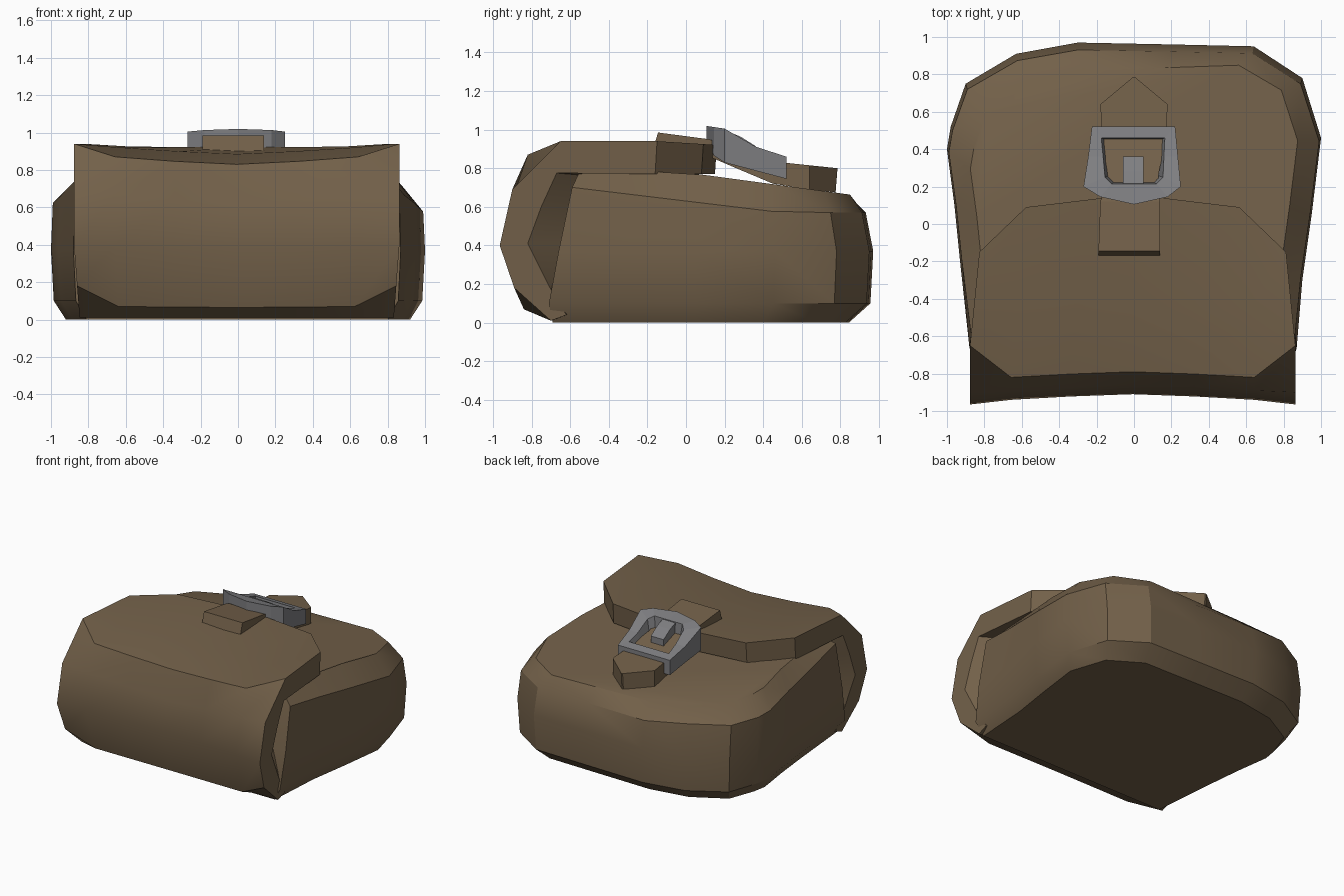
import bpy
import bmesh

if "Cube" in bpy.data.objects:
    bpy.data.objects.remove(bpy.data.objects["Cube"], do_unlink=True)


def make_material(name, color):
    mat = bpy.data.materials.new(name)
    mat.use_nodes = True
    mat.diffuse_color = color
    mat.node_tree.nodes["Principled BSDF"].inputs["Base Color"].default_value = color
    return mat


leather = make_material("brown leather", (0.17, 0.118, 0.067, 1))
metal = make_material("grey metal", (0.21, 0.21, 0.22, 1))


def loft(name, rings, mat, cyclic=False):
    """Skin closed rings of points; cap both ends unless the loft is cyclic."""
    bm = bmesh.new()
    loops = [[bm.verts.new(point) for point in ring] for ring in rings]
    pairs = list(zip(loops, loops[1:]))
    if cyclic:
        pairs.append((loops[-1], loops[0]))
    for a, b in pairs:
        for i in range(len(a)):
            j = (i + 1) % len(a)
            bm.faces.new((a[i], a[j], b[j], b[i]))
    if not cyclic:
        bm.faces.new(loops[0])
        bm.faces.new(loops[-1])
    bmesh.ops.recalc_face_normals(bm, faces=bm.faces)
    mesh = bpy.data.meshes.new(name)
    bm.to_mesh(mesh)
    bm.free()
    mesh.materials.append(mat)
    obj = bpy.data.objects.new(name, mesh)
    bpy.context.collection.objects.link(obj)
    return obj


def soften(obj):
    """Smooth shading that keeps the marked creases sharp."""
    bpy.ops.object.select_all(action="DESELECT")
    obj.select_set(True)
    bpy.context.view_layer.objects.active = obj
    bpy.ops.object.shade_smooth_by_angle()


def lerp(a, b, t):
    return a + (b - a) * t


def height(table, y):
    """Piecewise linear height along y."""
    for (y0, z0), (y1, z1) in zip(table, table[1:]):
        if y <= y1:
            return lerp(z0, z1, (y - y0) / (y1 - y0))
    return table[-1][1]


# Pouch body: one plan outline stacked at five levels
outline = [(-.88, -.82), (-.93, -.2), (-.96, .1), (-1, .4), (-.98, .52), (-.9, .75),
           (-.63, .91), (-.3, .97), (.2, .96), (.64, .95), (.9, .78), (1, .46),
           (.95, .05), (.9, -.3), (.87, -.82), (0, -.82)]


def shoulder(x, y):
    return max(.57, .63 - .12 * y) + (.04 if x < -.5 else 0)


def lid(x, y):
    return min(.785, .778 - .135 * y)


levels = [  # x scale, y scale, sideways skew, front limit, height rule
    (.92, .87, 0, -.69, lambda x, y: 0),
    (.985, .985, 0, -.71, lambda x, y: .1),
    (1, 1, 0, -.66, lambda x, y: .37),
    (.99, .96, 0, -.59, shoulder),
    (.875, .86, .05, -.55, lid),
]
rings = []
for scale_x, scale_y, skew, front, rule in levels:
    ring = []
    for x, y in outline:
        px, py = x * scale_x, max(y * scale_y + x * skew, front)
        ring.append((px, py, rule(px, py)))
    rings.append(ring)
soften(loft("pouch_body", rings, leather))

# Flap: profile from the bottom front edge, up and over the lid
# each row holds (y, z) at the side edge, near the corner, and at the centre
flap_rows = [
    ((-.7, .01), (-.7, .01), (-.7, .01)),
    ((-.89, .18), (-.84, .07), (-.83, .065)),
    ((-.965, .4), (-.94, .4), (-.91, .4)),
    ((-.9, .69), (-.89, .67), (-.86, .62)),
    ((-.65, .94), (-.82, .87), (-.79, .83)),
    ((-.4, .94), (-.45, .92), (-.45, .885)),
    ((-.15, .94), (.09, .925), (.16, .92)),
]
# the lining is hollowed at the sides and meets the body further in
side_lining = [(-.67, .775), (-.75, .6), (-.82, .41), (-.71, .19), (-.62, .04)]
inner_lining = [(-.5, .76), (-.5, .6), (-.5, .41), (-.5, .19), (-.6, .04)]


def flap_section(side, front_x, end_x, lining, pick):
    outer = [pick(row) for row in flap_rows]
    end_y = outer[-1][0]
    points = []
    for y, z in outer + [(end_y - .01, .77)] + lining:
        t = min(1, max(0, (y + .65) / (end_y + .65))) if z > .7 else 0
        taper = 1 - .035 * max(0, 1 - z / .4)
        points.append((side * lerp(front_x, end_x, t) * taper - .007, y, z))
    return points


def blend(row):
    corner, centre = row[1], row[2]
    return tuple(lerp(a, b, .6) for a, b in zip(corner, centre))


stations = [(.87, .82, side_lining, lambda row: row[0]),
            (.65, .57, inner_lining, lambda row: row[1]),
            (.33, .22, inner_lining, blend)]
rings = [flap_section(-1, *station) for station in stations]
rings.append(flap_section(1, 0, 0, inner_lining, lambda row: row[2]))
rings += [flap_section(1, *station) for station in reversed(stations)]
soften(loft("flap", rings, leather))

# Strap: sloping band through the buckle, ending in a pointed tip
strap = [  # top y, bottom y, left edge, right edge, top, bottom
    (-.145, -.17, -.19, .14, .985, .9),
    (.12, .12, -.18, .14, .95, .86),
    (.26, .26, -.14, .13, .9, .8),
    (.45, .45, -.17, .17, .835, .72),
    (.64, .64, -.18, .18, .815, .69),
    (.785, .775, -.006, .006, .8, .675),
]
loft("strap", [[(a, y_low, low), (b, y_low, low), (b, y_top, top), (a, y_top, top)]
               for y_top, y_low, a, b, top, low in strap], leather)

# Buckle frame: bent plate with a rounded front and a chamfered opening
frame_top = [(.1, 1.02), (.2, 1.005), (.38, .9), (.52, .86)]
frame_low = [(.1, .94), (.16, .84), (.52, .745)]
frame_outer = [(-.225, .52), (.22, .52), (.235, .36), (.25, .2), (.18, .145),
               (0, .105), (-.18, .145), (-.27, .2), (-.245, .36)]
frame_inner = [(-.175, .46), (.165, .46), (.16, .36), (.155, .25), (.12, .215),
               (0, .215), (-.12, .215), (-.155, .25), (-.165, .36)]
rings = []
for (ox, oy), (ix, iy) in zip(frame_outer, frame_inner):
    low_x, low_y = ix * .8, lerp(iy, .34, .12)
    rings.append([(ox, oy, height(frame_top, oy)), (ox, oy, height(frame_low, oy)),
                  (low_x, low_y, height(frame_low, low_y)),
                  (ix, iy, height(frame_top, iy))])
loft("buckle_frame", rings, metal, cyclic=True)

# Buckle prong
prong = [(.19, 1.0, .9), (.28, .965, .87), (.36, .915, .84)]
loft("buckle_prong", [[(-.06, y, low), (.05, y, low), (.05, y, top), (-.06, y, top)]
                      for y, top, low in prong], metal)
